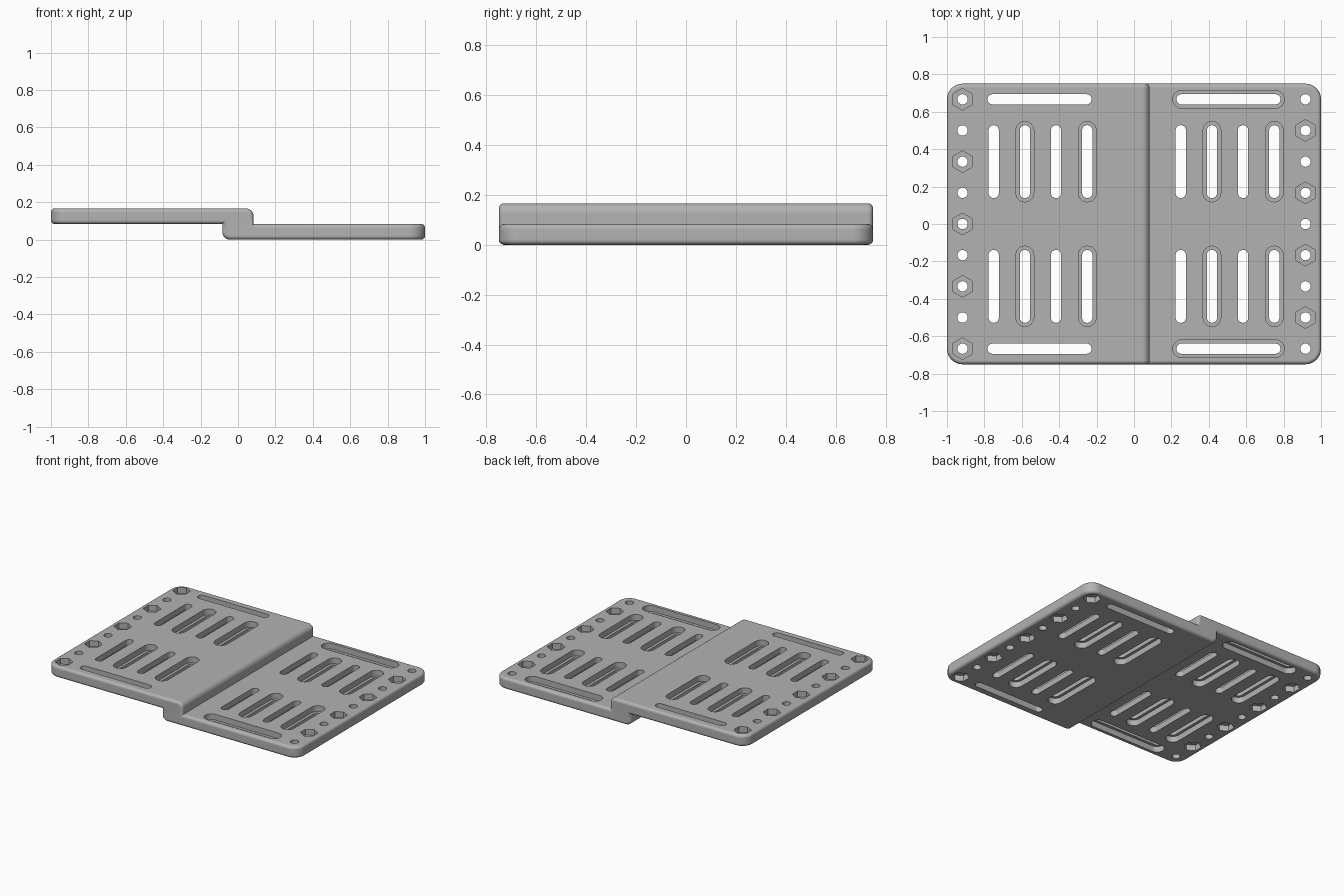
import bpy, bmesh, math

if "Cube" in bpy.data.objects:
    bpy.data.objects.remove(bpy.data.objects["Cube"])

T = 1 / 12            # plate thickness
HX, HY = 1.0, 0.75    # half length, half width
R_CORNER, R_EDGE, R_STEP = 0.083, 0.02, 0.04

grey = bpy.data.materials.new("light grey")
grey.diffuse_color = (0.45, 0.45, 0.45, 1)
grey.use_nodes = True
grey.node_tree.nodes["Principled BSDF"].inputs["Base Color"].default_value = grey.diffuse_color


def arc(cx, cz, r, a0, a1, n=6):
    return [(cx + r * math.cos(math.radians(a0 + (a1 - a0) * i / n)),
             cz + r * math.sin(math.radians(a0 + (a1 - a0) * i / n))) for i in range(n + 1)]


def new_object(name, bm):
    bmesh.ops.recalc_face_normals(bm, faces=bm.faces[:])
    me = bpy.data.meshes.new(name)
    bm.to_mesh(me)
    bm.free()
    ob = bpy.data.objects.new(name, me)
    bpy.context.collection.objects.link(ob)
    return ob


def prism(bm, pts, z0, z1):
    f = bm.faces.new([bm.verts.new((x, y, z0)) for x, y in pts])
    ext = bmesh.ops.extrude_face_region(bm, geom=[f])["geom"]
    bmesh.ops.translate(bm, vec=(0, 0, z1 - z0),
                        verts=[v for v in ext if isinstance(v, bmesh.types.BMVert)])


def slot(cx, cy, half, r, along_x):
    pts = arc(half - r, 0, r, -90, 90, 12) + arc(r - half, 0, r, 90, 270, 12)
    return [(cx + x, cy + y) if along_x else (cx - y, cy + x) for x, y in pts]


# Stepped plate: Z-shaped profile pulled across the width
profile = [(-HX, T), (-T, T)] + arc(-T + R_STEP, R_STEP, R_STEP, 180, 270)
profile += [(HX, 0), (HX, T), (T, T)] + arc(T - R_STEP, 2 * T - R_STEP, R_STEP, 0, 90)
profile += [(-HX, 2 * T)]
bm = bmesh.new()
face = bm.faces.new([bm.verts.new((x, -HY, z)) for x, z in profile])
ext = bmesh.ops.extrude_face_region(bm, geom=[face])["geom"]
bmesh.ops.translate(bm, vec=(0, 2 * HY, 0),
                    verts=[v for v in ext if isinstance(v, bmesh.types.BMVert)])
bmesh.ops.recalc_face_normals(bm, faces=bm.faces[:])

# Round the four outer corners
corners = [e for e in bm.edges if all(abs(v.co.x) > 0.99 for v in e.verts)
           and abs(e.verts[0].co.z - e.verts[1].co.z) > 0.01]
bmesh.ops.bevel(bm, geom=corners, offset=R_CORNER, offset_type='OFFSET', segments=8,
                profile=0.5, affect='EDGES')
bm.normal_update()


# Soften the whole rim
def is_wall(f):
    step = abs(f.calc_center_median().x) < 0.3 and abs(f.normal.y) < 0.5
    return abs(f.normal.z) < 0.01 and not step


rim = [e for e in bm.edges if len(e.link_faces) == 2
       and is_wall(e.link_faces[0]) != is_wall(e.link_faces[1])]
bmesh.ops.bevel(bm, geom=rim, offset=R_EDGE, offset_type='OFFSET', segments=4,
                profile=0.5, affect='EDGES')
plate = new_object("stepped_plate", bm)
plate.data.materials.append(grey)

# Cutters: through openings, and recesses that alternate between top and underside
through, recess = bmesh.new(), bmesh.new()


def cut(make_hole, make_recess, side, from_top):
    prism(through, make_hole, -0.1, 0.3)
    middle = 1.5 * T if side < 0 else 0.5 * T
    z0, z1 = (middle, 0.3) if from_top else (-0.1, middle)
    prism(recess, make_recess, z0, z1)


for side in (-1, 1):
    # Row of bolt holes with hexagonal nut pockets
    for i in range(9):
        x, y = side * 11 / 12, (i - 4) / 6
        hole = [(x + a, y + b) for a, b in arc(0, 0, 0.0275, 0, 360, 24)[:-1]]
        pocket = [(x + a, y + b) for a, b in arc(0, 0, 0.058, 30, 390, 6)[:-1]]
        cut(hole, pocket, side, (i % 2 == 0) == (side < 0))
    for row in (-1, 1):
        # Long slot beside the rim
        x, y = side * 0.505, row * 2 / 3
        cut(slot(x, y, 0.278, 0.0275, True), slot(x, y, 0.298, 0.0475, True), side, side > 0)
        # Four slots across the plate
        for k in range(4):
            x, y = side * (0.25 + k / 6), row / 3
            cut(slot(x, y, 0.195, 0.0275, False), slot(x, y, 0.215, 0.0475, False),
                side, (k % 2 == 0) == (side < 0))

bpy.context.view_layer.objects.active = plate
plate.select_set(True)
for name, cutter_bm in (("through_cutter", through), ("recess_cutter", recess)):
    cutter = new_object(name, cutter_bm)
    cutter.hide_render = True
    mod = plate.modifiers.new(name, 'BOOLEAN')
    mod.operation, mod.solver, mod.object = 'DIFFERENCE', 'EXACT', cutter
    bpy.ops.object.modifier_apply(modifier=name)
    bpy.data.objects.remove(cutter)

bpy.ops.object.shade_smooth_by_angle(angle=math.radians(35))
wn = plate.modifiers.new("even_shading", 'WEIGHTED_NORMAL')
wn.keep_sharp = True
